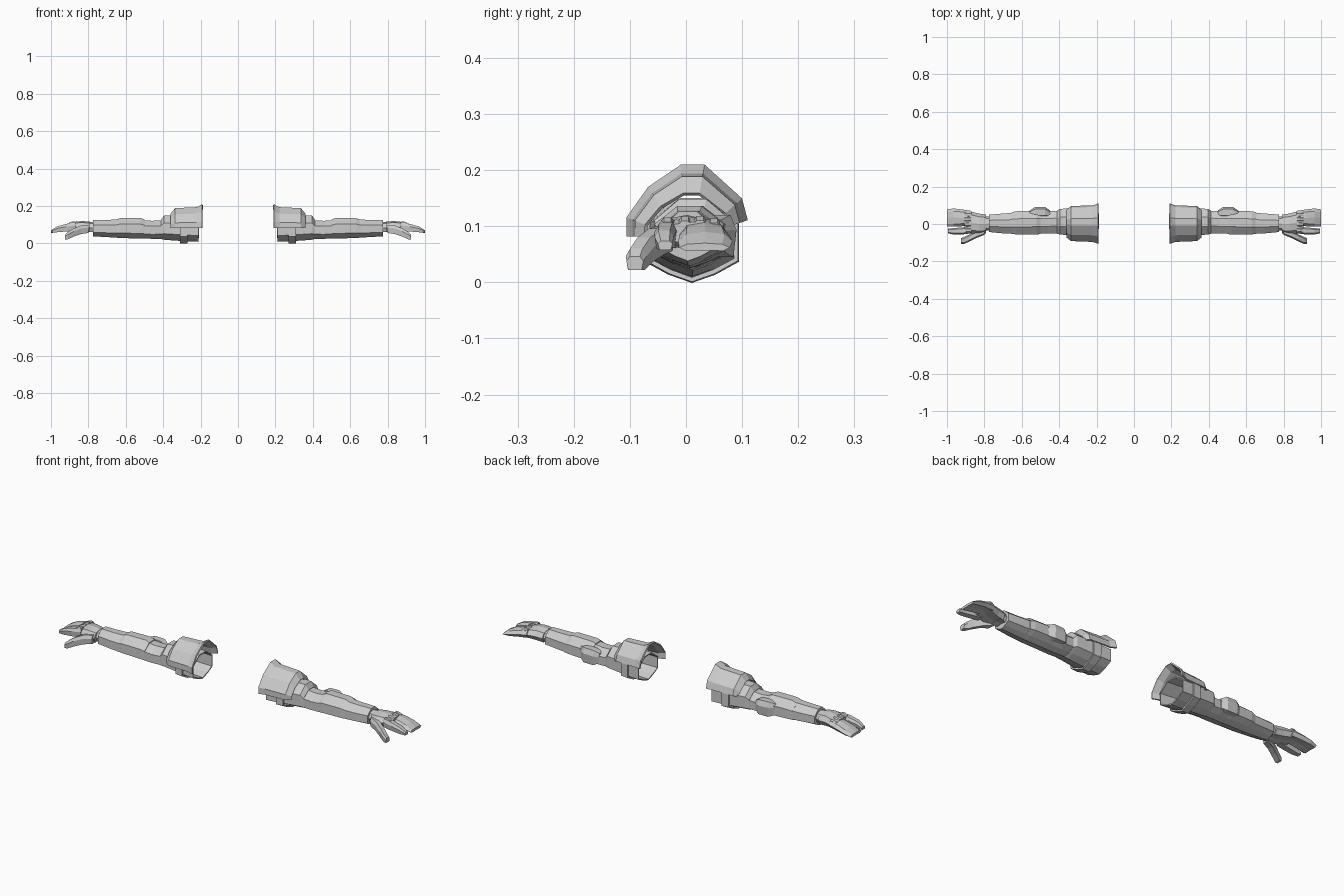
import bpy, bmesh

grey = bpy.data.materials.new("plain_grey")
grey.diffuse_color = (0.6, 0.6, 0.6, 1)

# Cross-sections on the unit square: (y, z)
ARM = [(-.35, 1), (.35, 1), (1, .4), (1, -.5), (.5, -.8), (0, -1), (-.5, -.8), (-1, -.5), (-1, .4)]
HAND = [(-.7, .75), (0, 1), (.7, .75), (1, 0), (.75, -.75), (0, -.6), (-.75, -.75), (-1, 0)]
FINGER = [(-.6, 1), (.6, 1), (1, .3), (.8, -1), (-.8, -1), (-1, .3)]


def loft(name, rings, closed=True, caps=(True, True), shell=0):
    """Skin a row of matching rings; the mirror makes the opposite arm."""
    bm = bmesh.new()
    rows = [[bm.verts.new(p) for p in ring] for ring in rings]
    n = len(rows[0])
    for a, b in zip(rows, rows[1:]):
        for i in range(n if closed else n - 1):
            j = (i + 1) % n
            bm.faces.new((a[i], a[j], b[j], b[i]))
    if caps[0]:
        bm.faces.new(rows[0])
    if caps[1]:
        bm.faces.new(rows[-1][::-1])
    bmesh.ops.recalc_face_normals(bm, faces=bm.faces[:])
    me = bpy.data.meshes.new(name)
    bm.to_mesh(me)
    bm.free()
    me.materials.append(grey)
    ob = bpy.data.objects.new(name, me)
    bpy.context.collection.objects.link(ob)
    if shell:
        m = ob.modifiers.new("thickness", 'SOLIDIFY')
        m.thickness = shell
        m.offset = 0
    m = ob.modifiers.new("other_arm", 'MIRROR')
    m.use_mirror_merge = False
    return ob


def rings(shape, rows):
    """Each row is x, y min, y max, z min, z max."""
    out = []
    for x, y0, y1, z0, z1 in rows:
        out.append([(x, (y0 + y1) / 2 + u * (y1 - y0) / 2,
                     (z0 + z1) / 2 + v * (z1 - z0) / 2) for u, v in shape])
    return out


# Upper sleeve, open toward the body
loft("upper_sleeve", rings(ARM, [
    (.21, -.068, .088, .012, .140), (.27, -.064, .086, .014, .142),
    (.36, -.056, .080, .020, .146), (.395, -.054, .078, .023, .146),
    (.41, -.050, .070, .026, .124)]), caps=(False, True), shell=.006)

# Band round the upper arm
loft("arm_band", rings(ARM, [
    (.27, -.070, .091, .003, .146), (.31, -.068, .089, .005, .147)]),
    caps=(False, False), shell=.008)

# Elbow section and rear elbow pad
loft("elbow", rings(ARM, [
    (.40, -.050, .070, .025, .124), (.46, -.052, .070, .025, .121),
    (.52, -.052, .066, .026, .126)]))
loft("elbow_pad", rings(FINGER, [
    (.45, .035, .074, .055, .105), (.475, .035, .090, .045, .118),
    (.53, .035, .090, .045, .120), (.56, .035, .070, .055, .112)]))

# Forearm guard, stepped in two pieces
loft("forearm_guard", rings(ARM, [
    (.50, -.054, .068, .026, .128), (.52, -.056, .072, .026, .136),
    (.63, -.056, .068, .029, .136), (.655, -.052, .062, .032, .126)]))
loft("forearm_cuff", rings(ARM, [
    (.64, -.052, .060, .030, .128), (.70, -.050, .056, .034, .126),
    (.775, -.043, .050, .038, .126)]))

# Wrist and palm
loft("wrist", rings(HAND, [
    (.76, -.036, .040, .052, .114), (.81, -.036, .042, .054, .114)]))
loft("palm", rings(HAND, [
    (.792, -.050, .050, .052, .116), (.83, -.055, .056, .056, .120),
    (.87, -.050, .066, .062, .116), (.905, -.044, .074, .066, .108)]))

# Joined outer fingers spreading toward the tip, and a separate index finger
loft("outer_fingers", rings(HAND, [
    (.87, -.010, .070, .066, .114), (.92, -.012, .078, .062, .104),
    (.965, -.014, .083, .056, .090), (1.0, -.012, .078, .054, .070)]))
loft("index_finger", rings(FINGER, [
    (.87, -.050, -.014, .068, .112), (.92, -.056, -.018, .064, .104),
    (.965, -.056, -.022, .060, .092), (.995, -.050, -.024, .058, .074)]))

# Thumb reaching forward and down
loft("thumb", rings(FINGER, [
    (.80, -.058, -.020, .056, .100), (.84, -.074, -.034, .050, .096),
    (.88, -.094, -.056, .036, .080), (.91, -.107, -.070, .022, .060),
    (.925, -.106, -.076, .022, .046)]))

# Knuckle plates along the back of the hand
for i, (y, z) in enumerate([(-.033, .109), (-.002, .110), (.025, .111), (.050, .107)]):
    loft("knuckle_plate_%d" % (i + 1), rings(FINGER, [
        (.872, y - .010, y + .010, z - .012, z + .006),
        (.885, y - .011, y + .011, z - .014, z + .007),
        (.905, y - .010, y + .010, z - .016, z - .001)]))

# Shoulder plate: flared inner rim, flat body, outer end folding to the sleeve
RIM = [(-.103, .082), (-.103, .115), (-.065, .168), (-.008, .207),
       (.032, .207), (.097, .148), (.107, .110)]


def plate(x, sy, sz, low=.082):
    return [(x, .004 + (y - .004) * sy, low + (z - .082) * sz) for y, z in RIM]


loft("shoulder_plate", [
    plate(.19, 1, 1), plate(.22, .90, .87), plate(.335, .86, .83),
    plate(.358, .70, .60)], closed=False, caps=(False, False), shell=.007)
